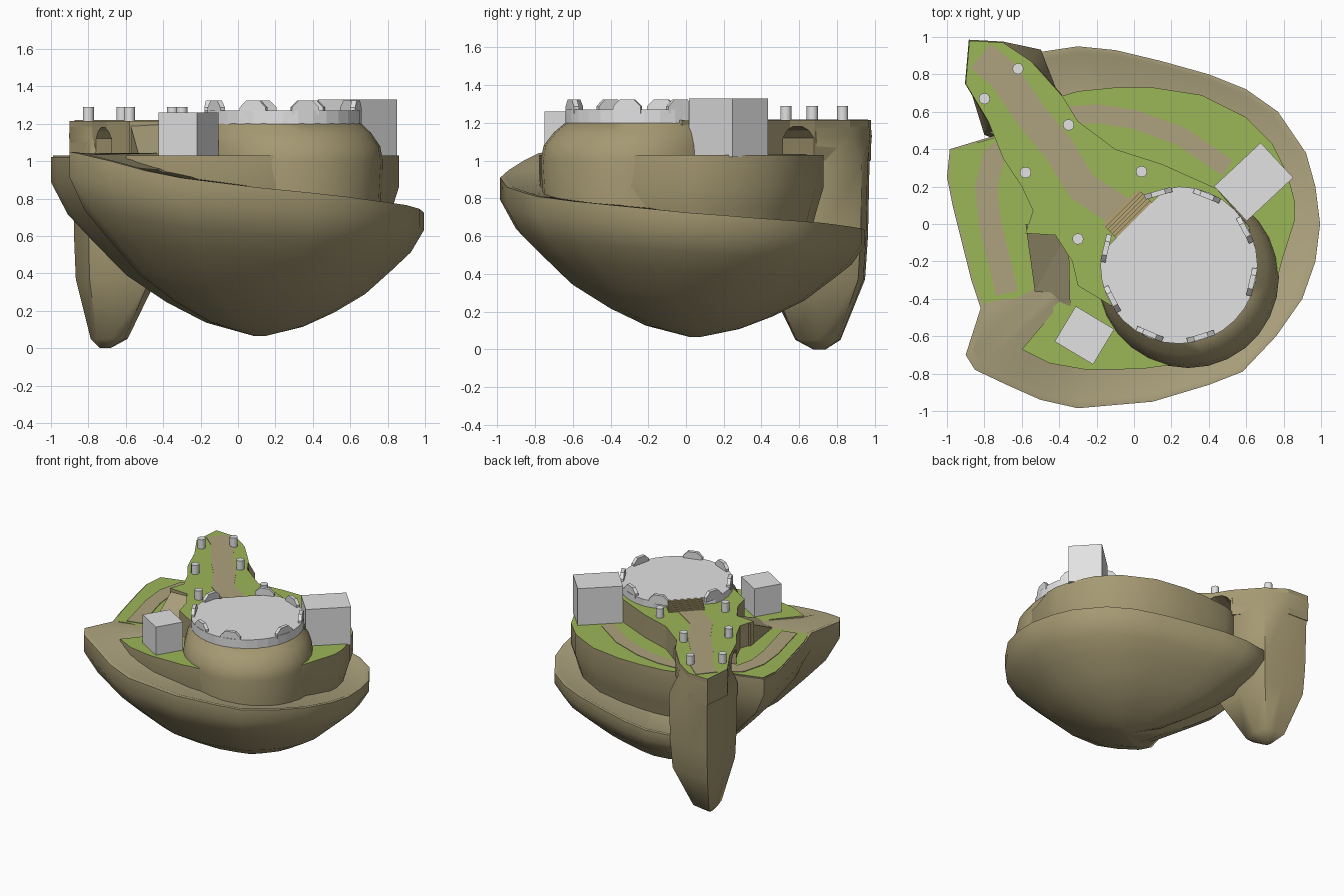
import bpy, bmesh, math
from mathutils import Vector, Matrix

if "Cube" in bpy.data.objects:
    bpy.data.objects.remove(bpy.data.objects["Cube"])


def material(name, rgb):
    m = bpy.data.materials.new(name)
    m.diffuse_color = (*rgb, 1)
    m.use_nodes = True
    m.node_tree.nodes["Principled BSDF"].inputs["Base Color"].default_value = m.diffuse_color
    return m


CLIFF = material("cliff_rock", (0.38, 0.32, 0.17))
PATH = material("dirt_path", (0.42, 0.365, 0.21))
GRASS = material("grass", (0.33, 0.47, 0.095))
STONE = material("pale_stone", (0.76, 0.76, 0.77))
STEP = material("step_wood", (0.46, 0.37, 0.17))


def finish(name, bm, side, top=None, smooth=0):
    """Make an object; upward faces get the top material."""
    bmesh.ops.recalc_face_normals(bm, faces=bm.faces[:])
    for f in bm.faces:
        f.smooth = smooth > 0
        f.material_index = 1 if top and f.normal.z > 0.85 else 0
    me = bpy.data.meshes.new(name)
    bm.to_mesh(me)
    bm.free()
    me.materials.append(side)
    if top:
        me.materials.append(top)
    if smooth:
        me.set_sharp_from_angle(angle=math.radians(smooth))
    ob = bpy.data.objects.new(name, me)
    bpy.context.collection.objects.link(ob)
    return ob


def loft(name, rings, side, top=None, smooth=0):
    bm = bmesh.new()
    vs = [[bm.verts.new(p) for p in r] for r in rings]
    n = len(rings[0])
    for a, b in zip(vs, vs[1:]):
        for i in range(n):
            j = (i + 1) % n
            bm.faces.new((a[i], a[j], b[j], b[i]))
    for cap in (vs[0], vs[-1]):
        f = bm.faces.new(cap)
        bmesh.ops.triangulate(bm, faces=[f])
    return finish(name, bm, side, top, smooth)


def scaled(outline, c, s, z):
    return [(c[0] + (p[0] - c[0]) * s, c[1] + (p[1] - c[1]) * s, z) for p in outline]


def prism(name, outline, z0, z1, side, top=None):
    return loft(name, [[(x, y, z) for x, y in outline] for z in (z1, z0)], side, top)


def circle(c, r, n, z):
    return [(c[0] + r * math.cos(2 * math.pi * i / n),
             c[1] + r * math.sin(2 * math.pi * i / n), z) for i in range(n)]


def block(name, c, size, z0, z1, angle, mat, taper=1.0):
    rot = Matrix.Rotation(math.radians(angle), 3, 'Z')
    quad = [(-1, -1), (1, -1), (1, 1), (-1, 1)]
    rings = [[Vector((c[0], c[1], z)) + rot @ Vector((x * size[0] / 2 * k, y * size[1] / 2, 0))
              for x, y in quad] for z, k in ((z0, 1), ((z0 + z1) / 2, 1), (z1, taper))]
    return loft(name, rings, mat)


def strip(name, pts, width, z):
    left, right = [], []
    for i, p in enumerate(pts):
        a, b = Vector(pts[max(i - 1, 0)]), Vector(pts[min(i + 1, len(pts) - 1)])
        d = (b - a).normalized() * width / 2
        left.append((p[0] - d.y, p[1] + d.x))
        right.append((p[0] + d.y, p[1] - d.x))
    return prism(name, right + left[::-1], z - 0.003, z + 0.004, PATH)


# Island bowl with the spiral ramp around its rim
rim = [(-.90, -.70, 1.05), (-.85, -.78, 1.04), (-.68, -.86, 1.0), (-.5, -.94, .95),
       (-.3, -.985, .91), (.1, -.95, .86), (.4, -.86, .83), (.58, -.79, .81),
       (.76, -.6, .785), (.9, -.4, .765), (.97, -.2, .745), (.995, 0, .725),
       (.97, .2, .71), (.92, .38, .695), (.77, .6, .68), (.6, .72, .67), (.4, .8, .66),
       (.15, .87, .65), (-.1, .93, .64), (-.3, .95, .63), (-.5, .92, .63), (-.62, .8, .65),
       (-.75, .6, .95), (-.72, .48, 1.02), (-.985, .4, 1.022), (-1, .25, 1.022),
       (-.97, .1, 1.022), (-.92, -.1, 1.022), (-.87, -.3, 1.022), (-.82, -.45, 1.03)]
B = (.12, .05, .065)


def bowl_ring(s, f, drop=0):
    return [(B[0] + (x - B[0]) * s, B[1] + (y - B[1]) * s, B[2] + (z - B[2]) * f - drop)
            for x, y, z in rim]


profile = [(1, 1), (1, .86), (.92, .68), (.8, .53), (.64, .34), (.45, .19), (.26, .075), (.03, 0)]
loft("island_bowl", [bowl_ring(.5, 1, .006), bowl_ring(.955, 1, .006), bowl_ring(.97, 1)]
     + [bowl_ring(s, f) for s, f in profile], CLIFF, PATH, 38)

# Middle grass terrace
terrace = [(-.6, .55), (-.5, .42), (-.5, 0), (-.43, -.47), (-.6, -.67), (-.45, -.745),
           (-.25, -.78), (.04, -.775), (.3, -.74), (.55, -.62), (.74, -.4), (.79, -.2),
           (.86, .02), (.86, .12), (.82, .27), (.74, .43), (.6, .57), (.36, .69),
           (.1, .73), (-.1, .73), (-.3, .71), (-.4, .68)]
loft("terrace", [scaled(terrace, (.1, 0), s, z) for s, z in
                 ((1, 1.03), (1, .86), (.95, .74), (.9, .6))], CLIFF, GRASS, 38)

# West grass lobe
prism("west_lobe", [(-.45, -.4), (-.56, -.4), (-.7, -.4), (-.81, -.43), (-.86, -.3),
                    (-.91, -.1), (-.96, .1), (-.99, .25), (-.975, .395), (-.7, .475),
                    (-.5, .5), (-.4, 0)], .94, 1.029, CLIFF, GRASS)

# Arched tunnel cutter under the causeway
arch = [(-.1, 1.031), (.1, 1.031), (.1, 1.12), (.07, 1.16), (.03, 1.18),
        (-.03, 1.18), (-.07, 1.16), (-.1, 1.12)]
d = Vector((.88, .42, 0)).normalized()
side = Vector((-d.y, d.x, 0))
mid = Vector((-.55, .485, 0))
cutter = loft("tunnel_cutter", [[mid + d * t + side * u + Vector((0, 0, z)) for u, z in arch]
                                for t in (-.45, .45)], CLIFF, GRASS)
for p in cutter.data.polygons:
    p.material_index = 0

# Upper plateau with causeway, and the hanging spike at its end
plateau = prism("plateau_causeway", [
    (-.88, .98), (-.9, .75), (-.78, .55), (-.7, .35), (-.6, .2), (-.54, .07), (-.58, -.05),
    (-.42, -.06), (-.33, -.2), (-.3, -.33), (-.1, -.45), (.2, -.4), (.55, -.2), (.62, -.02),
    (.44, .19), (.15, .32), (-.1, .4), (-.3, .55), (-.38, .68), (-.55, .87), (-.7, .97)],
    1.0, 1.215, CLIFF, GRASS)
foot = [(-.88, .98), (-.7, .97), (-.55, .87), (-.39, .69), (-.42, .54), (-.6, .46),
        (-.78, .55), (-.9, .75)]
fin = [(-.87, .97), (-.66, .96), (-.5, .93), (-.41, .7), (-.45, .42), (-.62, .4),
       (-.8, .48), (-.88, .74)]
hub = (-.72, .71)
spike = loft("hanging_spike", [scaled(foot, hub, s, z) for s, z in ((.99, 1.208), (1.02, 1.13))]
             + [scaled(fin, hub, s, z) for s, z in
                ((1.01, .98), (.98, .6), (.92, .37), (.42, .05), (.12, 0))], CLIFF, GRASS, 40)
for ob in (plateau, spike):
    mod = ob.modifiers.new("tunnel", 'BOOLEAN')
    mod.operation = 'DIFFERENCE'
    mod.solver = 'EXACT'
    mod.object = cutter
    bpy.context.view_layer.update()
    cut = bpy.data.meshes.new_from_object(ob.evaluated_get(bpy.context.evaluated_depsgraph_get()))
    ob.modifiers.clear()
    ob.data = cut
bpy.data.objects.remove(cutter)

# Round hill carrying the platform
loft("round_hill", [circle(c, r, 28, z) for c, r, z in
                    (((.24, -.22), .42, 1.2), ((.262, -.25), .45, 1.15), ((.285, -.28), .475, 1.08),
                     ((.29, -.285), .485, 1.0), ((.29, -.285), .47, .72))], CLIFF, None, 38)

# Round stone platform, flattened where the stairs meet it
C = Vector((.24, -.22, 0))
out = Vector((-1, 1, 0)).normalized()
disc = []
for p in circle(C, .42, 32, 0):
    v = Vector(p) - C
    if v.dot(out) > .34:
        v -= out * (v.dot(out) - .34)
    disc.append((C.x + v.x, C.y + v.y))
prism("stone_platform", disc, 1.19, 1.27, STONE)

# Battlements
for i, a in enumerate((28, 68, 106, 167, 207, 247, 287, 347)):
    t = math.radians(a)
    block(f"battlement_{i}", C + Vector((math.cos(t), math.sin(t), 0)) * .4,
          (.15, .028), 1.25, 1.325, a + 90, STONE, .5)

# Stairs
for i in range(6):
    block(f"stair_{i}", C + out * (.345 + .017 * i), (.27, .02), 1.19, 1.268 - .009 * i, 45, STEP)

# Two stone buildings
block("large_building", (.64, .225), (.34, .255), 1.02, 1.33, 43, STONE)
block("small_building", (-.265, -.595), (.24, .22), 1.02, 1.26, -31, STONE)

# Causeway posts
for i, p in enumerate(((-.62, .83), (-.8, .67), (-.35, .53), (-.58, .275), (.04, .28), (-.3, -.08))):
    loft(f"post_{i}", [circle(p, .03, 12, z) for z in (1.2, 1.29)], STONE, None, 40)

# Dirt paths
strip("causeway_path", [(-.82, .9), (-.7, .8), (-.55, .58), (-.4, .4), (-.28, .2), (-.05, .05)], .17, 1.215)
strip("north_path", [(-.62, .48), (-.36, .58), (-.2, .59), (0, .56), (.25, .47), (.5, .3)], .1, 1.03)
strip("west_path", [(-.66, .43), (-.75, .36), (-.79, .2), (-.77, 0), (-.72, -.2), (-.68, -.37)], .12, 1.03)

# Dirt ramp from the terrace up to the plateau
slope = [(-.58, -.0, 1.212), (-.53, -.36, 1.03), (-.34, -.44, 1.03), (-.35, -.04, 1.212)]
loft("dirt_ramp", [slope, [(x, y, 1.0) for x, y, z in slope]], CLIFF, PATH)
